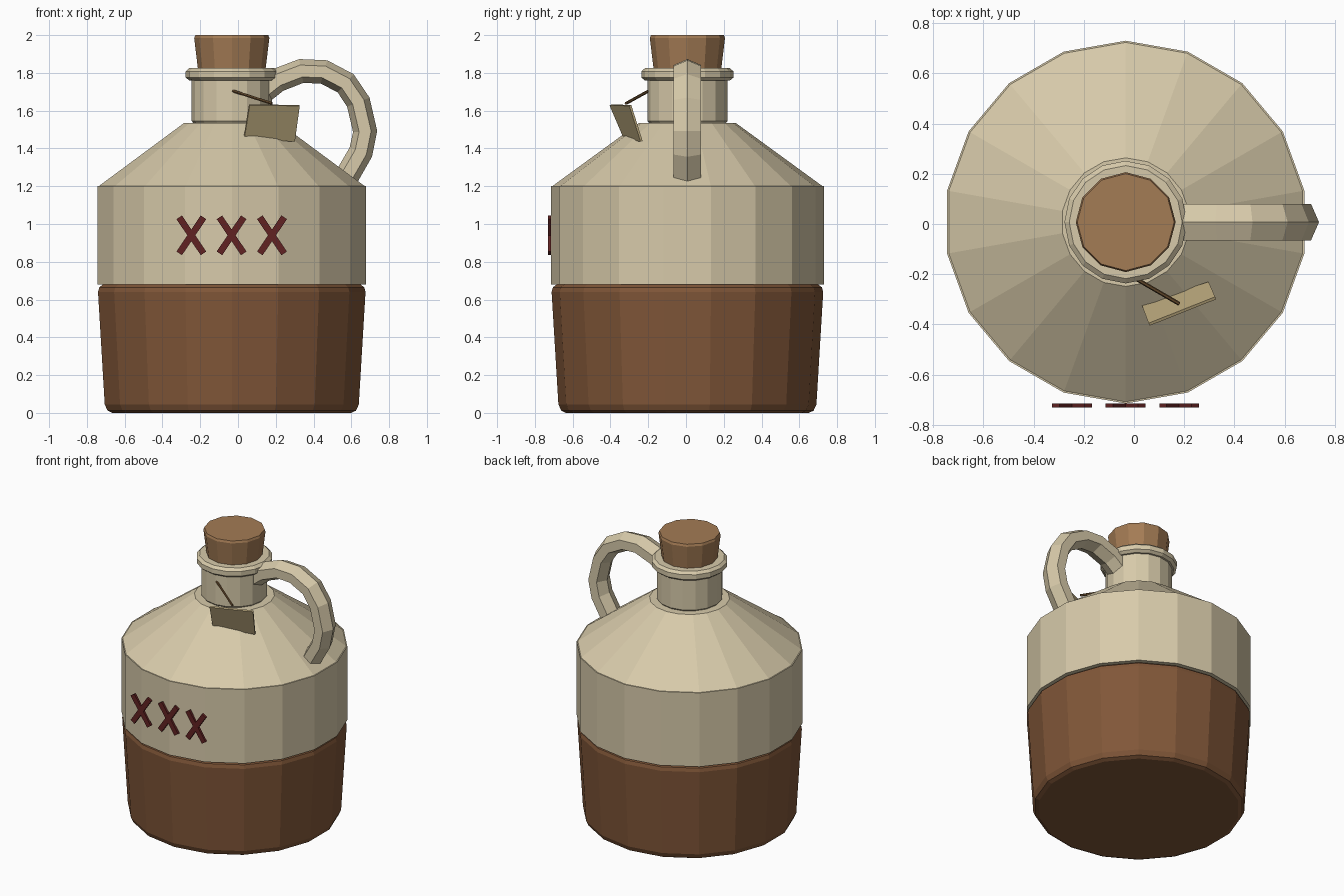
import bpy, bmesh
from math import sin, cos, pi, radians
from mathutils import Vector, Matrix

if "Cube" in bpy.data.objects:
    bpy.data.objects.remove(bpy.data.objects["Cube"])

CX, CY = -0.033, 0.0075   # jug axis


def material(name, rgb):
    m = bpy.data.materials.new(name)
    m.diffuse_color = (*rgb, 1)
    m.use_nodes = True
    m.node_tree.nodes["Principled BSDF"].inputs["Base Color"].default_value = m.diffuse_color
    return m


CREAM = material("cream_glaze", (0.68, 0.59, 0.40))
BROWN = material("brown_glaze", (0.22, 0.095, 0.04))
CORK = material("cork", (0.37, 0.20, 0.09))
RED = material("red_paint", (0.12, 0.016, 0.016))
PAPER = material("paper", (0.53, 0.42, 0.22))
TWINE = material("twine", (0.15, 0.08, 0.03))


def finish(name, bm, mat):
    bmesh.ops.recalc_face_normals(bm, faces=bm.faces)
    me = bpy.data.meshes.new(name)
    bm.to_mesh(me)
    bm.free()
    me.materials.append(mat)
    ob = bpy.data.objects.new(name, me)
    bpy.context.collection.objects.link(ob)
    return ob


def skin(name, rings, mat):
    """Closed tube through equal-sized rings of points, capped at both ends."""
    bm = bmesh.new()
    loops = [[bm.verts.new(p) for p in ring] for ring in rings]
    n = len(loops[0])
    for a, b in zip(loops, loops[1:]):
        for i in range(n):
            j = (i + 1) % n
            bm.faces.new((a[i], a[j], b[j], b[i]))
    bm.faces.new(loops[0])
    bm.faces.new(loops[-1])
    return finish(name, bm, mat)


def lathe(name, profile, sides, mat):
    """Turned solid from (radius, z) points, first corner on +y."""
    rings = [[(CX + r * sin(2 * pi * i / sides), CY + r * cos(2 * pi * i / sides), z)
              for i in range(sides)] for r, z in profile]
    return skin(name, rings, mat)


# Jug body
lathe("lower_body", [(0.643, 0), (0.668, 0.012), (0.683, 0.045), (0.719, 0.64),
                     (0.712, 0.665), (0.685, 0.685)], 18, BROWN)
lathe("upper_body", [(0.7225, 0.68), (0.7225, 1.2)], 18, CREAM)
lathe("shoulder", [(0.7225, 1.195), (0.256, 1.535)], 18, CREAM)

# Neck, lip and stopper
lathe("neck", [(0.195, 1.525), (0.212, 1.545), (0.212, 1.80), (0.20, 1.815)], 16, CREAM)
lathe("lip_ring", [(0.225, 1.76), (0.244, 1.775), (0.244, 1.808), (0.225, 1.825)], 16, CREAM)
lathe("cork_stopper", [(0.17, 1.75), (0.179, 1.82), (0.199, 1.985), (0.193, 2.0)], 12, CORK)

# Handle: hexagonal section swept along an arc
path = [Vector((x, CY, z)) for x, z in
        [(0.13, 1.70), (0.21, 1.762), (0.335, 1.81), (0.455, 1.805), (0.57, 1.745),
         (0.637, 1.645), (0.673, 1.49), (0.65, 1.38), (0.575, 1.25)]]
rings = []
for i, p in enumerate(path):
    t = (path[min(i + 1, len(path) - 1)] - path[max(i - 1, 0)]).normalized()
    out = Vector((-t.z, 0, t.x))
    rings.append([p + out * 0.064 * cos(k * pi / 3) + Vector((0, 0.084 * sin(k * pi / 3), 0))
                  for k in range(6)])
skin("handle", rings, CREAM)

# Three painted crosses on the front
for n, x in enumerate((-0.247, -0.034, 0.18)):
    bm = bmesh.new()
    for tilt in (-34, 34):
        m = (Matrix.Translation((x, -0.722, 0.94)) @ Matrix.Rotation(radians(tilt), 4, 'Y')
             @ Matrix.Diagonal((0.035, 0.016, 0.23, 1)))
        bmesh.ops.create_cube(bm, size=1, matrix=m)
    finish(f"cross_mark_{n + 1}", bm, RED)

# Hanging paper tag
corners = [Vector(c) for c in [(0.060, -0.400, 1.63), (0.325, -0.295, 1.628),
                               (0.299, -0.235, 1.438), (0.032, -0.325, 1.456)]]
normal = (corners[1] - corners[0]).cross(corners[3] - corners[0]).normalized() * 0.006
skin("paper_tag", [[c - normal for c in corners], [c + normal for c in corners]], PAPER)

# Twine from neck to tag
a, b = Vector((-0.032, -0.195, 1.706)), Vector((0.18, -0.318, 1.638))
side = (b - a).cross(Vector((0, 0, 1))).normalized()
up = side.cross(b - a).normalized()
skin("tag_string", [[p + (side * cos(k * pi / 3) + up * sin(k * pi / 3)) * 0.008
                     for k in range(6)] for p in (a, b)], TWINE)
